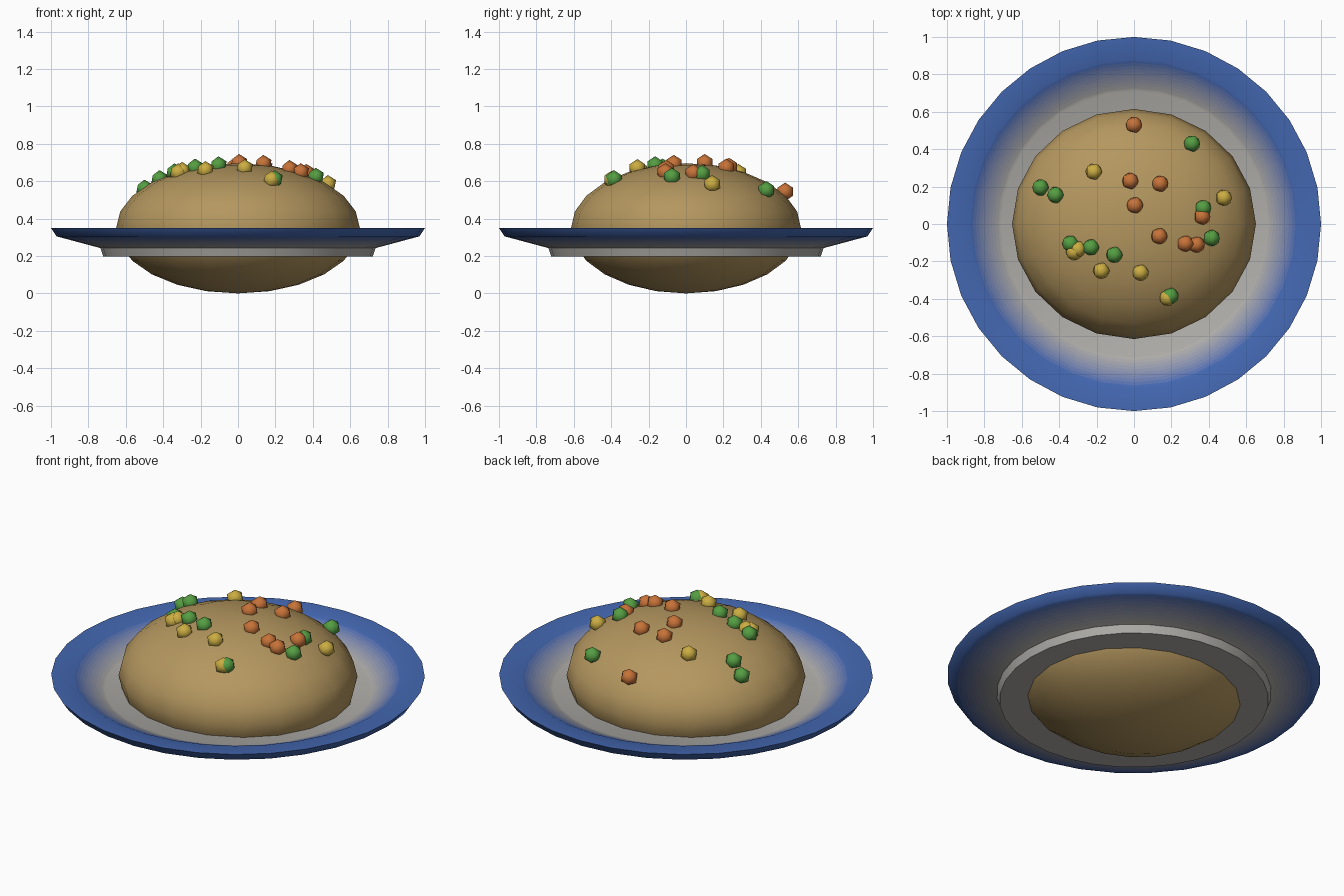
import bpy, bmesh
from math import sin, cos, pi, sqrt, radians

if "Cube" in bpy.data.objects:
    bpy.data.objects.remove(bpy.data.objects["Cube"])


def material(name, rgb):
    m = bpy.data.materials.new(name)
    m.diffuse_color = (*rgb, 1)
    m.use_nodes = True
    m.node_tree.nodes["Principled BSDF"].inputs["Base Color"].default_value = m.diffuse_color
    return m


def add_object(name, bm, mats, angle):
    mesh = bpy.data.meshes.new(name)
    bmesh.ops.recalc_face_normals(bm, faces=bm.faces)
    for f in bm.faces:
        f.smooth = True
    for e in bm.edges:
        e.smooth = e.calc_face_angle(0) < radians(angle)
    bm.to_mesh(mesh)
    bm.free()
    for m in mats:
        mesh.materials.append(m)
    ob = bpy.data.objects.new(name, mesh)
    bpy.context.collection.objects.link(ob)
    return ob


def mix(a, b, t):
    return [p + (q - p) * t for p, q in zip(a, b)]


# Plate: lathed profile, glaze fading from pale centre to blue rim in bands
SEG, BANDS = 32, 10
PALE, BLUE = (0.43, 0.42, 0.395), (0.057, 0.137, 0.44)
glaze = [material(f"glaze_{i}", mix(PALE, BLUE, i / (BANDS - 1))) for i in range(BANDS)]


def slope(a, b):
    return [mix(a, b, i / BANDS) for i in range(BANDS)]


profile = [(0.72, 0.197)] + slope((0.735, 0.242), (0.97, 0.305)) + [(0.97, 0.305), (1.0, 0.35)]
profile += slope((0.88, 0.345), (0.71, 0.268)) + [(0.71, 0.268)]
bm = bmesh.new()
rings = [[bm.verts.new((r * cos(2 * pi * k / SEG), r * sin(2 * pi * k / SEG), z))
          for k in range(SEG)] for r, z in profile]
for j, (lower, upper) in enumerate(zip(rings, rings[1:])):
    r = (profile[j][0] + profile[j + 1][0]) / 2
    t = (r - 0.71) / 0.17 if j > BANDS + 1 else (r - 0.74) / 0.23
    for k in range(SEG):
        n = (k + 1) % SEG
        f = bm.faces.new((lower[k], lower[n], upper[n], upper[k]))
        f.material_index = max(0, min(BANDS - 1, round(t * (BANDS - 1))))
bm.faces.new(rings[0][::-1])
bm.faces.new(rings[-1])
add_object("plate", bm, glaze, 50)

# Rice mound: flattened ball that sits through the plate
A, B, C = 0.652, 0.615, 0.348
bm = bmesh.new()
bmesh.ops.create_uvsphere(bm, u_segments=20, v_segments=12, radius=1)
bmesh.ops.scale(bm, vec=(A, B, C), verts=bm.verts)
bmesh.ops.translate(bm, vec=(0, 0, C), verts=bm.verts)
add_object("rice_mound", bm, [material("rice", (0.46, 0.31, 0.115))], 180)

# Diced vegetables resting on the mound
veg = {
    "carrot": ((0.57, 0.17, 0.04), [(0, .53), (-.02, .23), (.14, .215), (.005, .10),
               (.135, -.065), (.275, -.105), (.335, -.11), (.365, .04)]),
    "pea": ((0.09, 0.34, 0.055), [(.31, .43), (-.5, .195), (-.42, .155), (.37, .085),
            (.415, -.075), (-.34, -.105), (-.23, -.125), (-.105, -.165), (.195, -.385)]),
    "corn": ((0.60, 0.42, 0.055), [(-.215, .28), (.48, .14), (-.30, -.135), (-.32, -.15),
             (-.175, -.25), (.035, -.26), (.18, -.395)]),
}
for name, (rgb, spots) in veg.items():
    mat = material(name, rgb)
    for i, (x, y) in enumerate(spots):
        d = (x / A) ** 2 + (y / B) ** 2
        z = C + C * sqrt(1 - d) + 0.005 + 0.025 * d * d
        bm = bmesh.new()
        bmesh.ops.create_icosphere(bm, subdivisions=1, radius=0.049)
        bmesh.ops.translate(bm, vec=(x, y, z), verts=bm.verts)
        add_object(f"{name}_{i + 1}", bm, [mat], 180)
